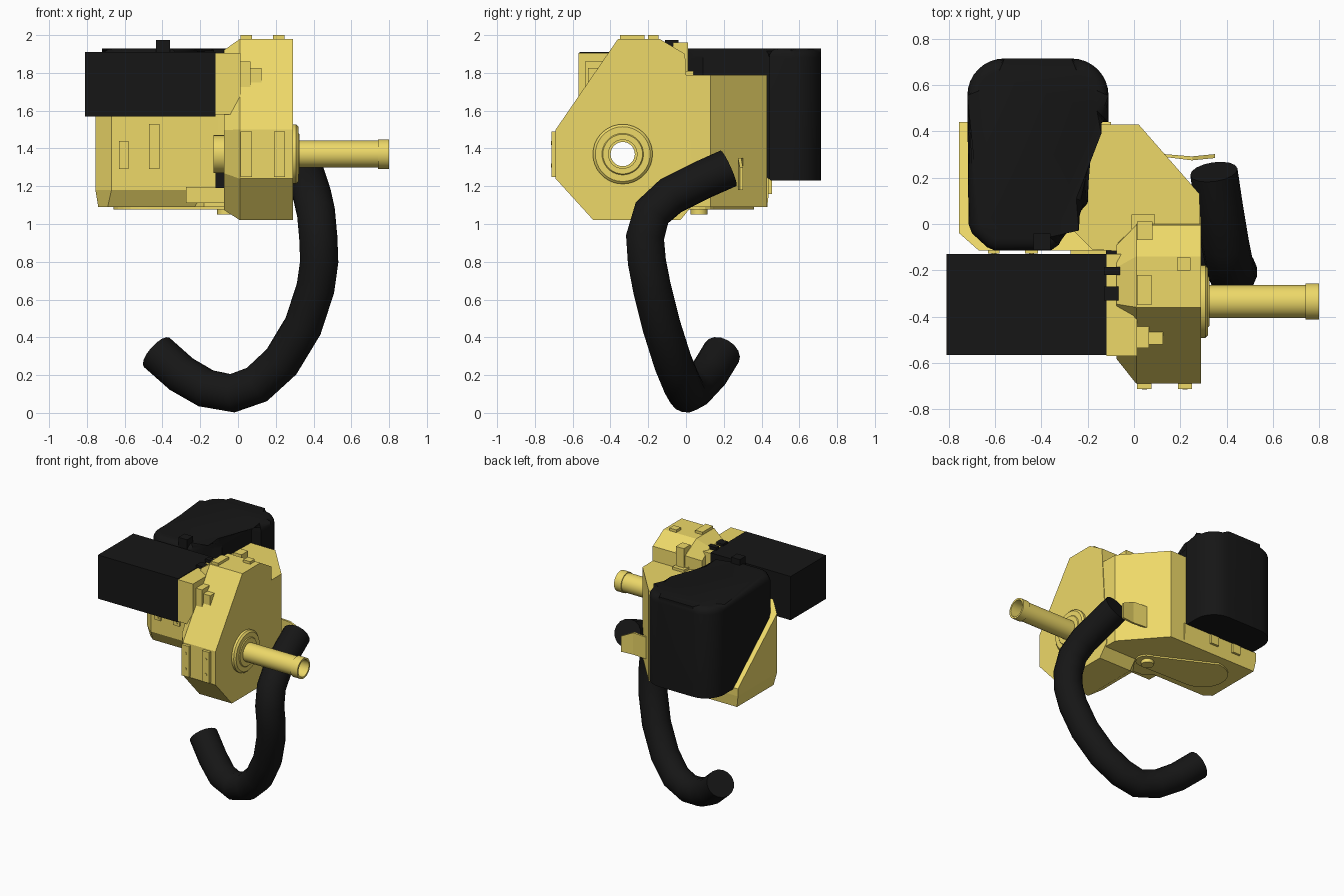
import bpy, bmesh, math
from mathutils import Vector

if "Cube" in bpy.data.objects:
    bpy.data.objects.remove(bpy.data.objects["Cube"])


def material(name, col):
    m = bpy.data.materials.new(name)
    m.diffuse_color = (*col, 1)
    m.use_nodes = True
    m.node_tree.nodes["Principled BSDF"].inputs["Base Color"].default_value = m.diffuse_color
    return m


YEL = material("yellow", (0.85, 0.69, 0.14))
BLK = material("black", (0.008, 0.008, 0.008))
AY, AZ = -0.335, 1.37          # axis of the hollow spindle


def finish(name, bm, mat, smooth=False):
    bmesh.ops.recalc_face_normals(bm, faces=bm.faces)
    me = bpy.data.meshes.new(name)
    bm.to_mesh(me)
    bm.free()
    ob = bpy.data.objects.new(name, me)
    bpy.context.collection.objects.link(ob)
    me.materials.append(mat)
    if smooth:
        bpy.ops.object.select_all(action='DESELECT')
        bpy.context.view_layer.objects.active = ob
        ob.select_set(True)
        bpy.ops.object.shade_smooth_by_angle(angle=math.radians(35))
    return ob


def loft(loops, closed=False):
    """Skin matching loops of points; cap the ends or join them in a ring."""
    bm = bmesh.new()
    rings = [[bm.verts.new(p) for p in lp] for lp in loops]
    n = len(rings[0])
    last = len(rings) if closed else len(rings) - 1
    for i in range(last):
        a, b = rings[i], rings[(i + 1) % len(rings)]
        for j in range(n):
            k = (j + 1) % n
            bm.faces.new((a[j], a[k], b[k], b[j]))
    if not closed:
        bm.faces.new(rings[0])
        bm.faces.new(rings[-1])
    return bm


def plan_prism(pts, z0, z1):
    return loft([[(x, y, z) for x, y in pts] for z in (z0, z1)])


def box(name, x0, x1, y0, y1, z0, z1, mat=YEL):
    return finish(name, plan_prism([(x0, y0), (x1, y0), (x1, y1), (x0, y1)], z0, z1), mat)


def circle(cx, cy, r, n=24, a0=0.0, a1=360.0):
    full = a1 - a0 == 360
    d = n if full else n - 1
    return [(cx + r * math.cos(math.radians(a0 + (a1 - a0) * i / d)),
             cy + r * math.sin(math.radians(a0 + (a1 - a0) * i / d))) for i in range(n)]


def lathe_x(name, prof, mat):
    return finish(name, loft([[(x, y, z) for y, z in circle(AY, AZ, r, 36)]
                              for x, r in prof], True), mat, True)


def cut(bm, point, normal):
    """Remove the side the normal points to and close the cut."""
    g = bm.verts[:] + bm.edges[:] + bm.faces[:]
    r = bmesh.ops.bisect_plane(bm, geom=g, plane_co=point, plane_no=normal, clear_outer=True)
    es = [e for e in r['geom_cut'] if isinstance(e, bmesh.types.BMEdge)]
    bmesh.ops.edgeloop_fill(bm, edges=es)


# gearbox: faceted case with tapered back, bored for the spindle
prof = [(-0.69, 1.24), (-0.69, 1.50), (-0.36, 1.98), (-0.14, 1.98), (-0.005, 1.90),
        (0.0, 1.79), (0.043, 1.11), (-0.03, 1.02), (-0.49, 1.02)]
small = [(-0.31 + (y + 0.31) * 0.72, 1.48 + (z - 1.48) * 0.88) for y, z in prof]
gear = finish("gearbox_case", loft([[(-0.075, y, z) for y, z in small],
                                    [(0.01, y, z) for y, z in prof],
                                    [(0.29, y, z) for y, z in prof]]), YEL)
bore = finish("bore_cutter", loft([[(x, y, z) for y, z in circle(AY, AZ, 0.08, 36)]
                                   for x in (-0.5, 0.6)]), YEL)
bore.hide_render = True
bore.hide_viewport = True
bo = gear.modifiers.new("bore", 'BOOLEAN')
bo.operation = 'DIFFERENCE'
bo.object = bore
bo.solver = 'EXACT'

# hollow spindle with flange and end collar
lathe_x("spindle", [(-0.13, 0.064), (-0.13, 0.10), (0.28, 0.10), (0.28, 0.158), (0.308, 0.158),
                    (0.32, 0.145), (0.32, 0.11), (0.326, 0.105), (0.326, 0.071), (0.74, 0.071),
                    (0.74, 0.078), (0.80, 0.078), (0.80, 0.064)], YEL)

# battery pack and its mounting block
box("battery_pack", -0.81, -0.118, -0.565, -0.13, 1.57, 1.91, BLK)
block = [(-0.57, 1.58), (-0.57, 1.905), (-0.13, 1.905), (-0.13, 1.58)]
finish("battery_mount", loft([[(x, y, z) for y, z in block] for x in (-0.118, 0.012)]), YEL)
box("latch_narrow", -0.13, -0.015, -0.22, -0.185, 1.88, 1.93, BLK)
box("latch_wide", -0.13, -0.035, -0.33, -0.27, 1.88, 1.925, BLK)

# motor housing: right block with angled corner
wedge = [(-0.27, 0.43), (0.02, 0.43), (0.283, 0.13), (0.287, -0.05),
         (-0.03, -0.12), (-0.18, -0.11), (-0.27, -0.02)]
finish("motor_housing", plan_prism(wedge, 1.09, 1.79), YEL)

# left tray, cut along the sloping seam under the tank
seam, nrm = Vector((0, 0.45, 1.23)), Vector((0, 0.46, 0.55)).normalized()
tray = [(-0.755, 0.44), (-0.755, -0.04), (-0.67, -0.115), (-0.10, -0.115), (-0.10, 0.44)]
low = [(-0.74, 0.43), (-0.74, -0.02), (-0.69, -0.06), (-0.10, -0.06), (-0.10, 0.43)]
bm = loft([[(x, y, 1.09) for x, y in low], [(x, y, 1.18) for x, y in tray],
           [(x, y, 1.80) for x, y in tray]])
cut(bm, seam, nrm)
finish("left_tray", bm, YEL)

# tank: rounded plan, rounded top, bottom follows the same seam
plan = (circle(-0.27, 0.555, 0.16, 9, 0, 90) + circle(-0.56, 0.555, 0.16, 9, 90, 180)
        + [(-0.715, 0.0), (-0.70, -0.04), (-0.635, -0.10), (-0.60, -0.115), (-0.36, -0.115),
           (-0.325, -0.09), (-0.28, 0.0), (-0.20, 0.09), (-0.19, 0.44), (-0.11, 0.44)])
bm = plan_prism(plan, 1.23, 1.93)
top = [e for e in bm.edges if all(v.co.z > 1.92 for v in e.verts)]
bmesh.ops.bevel(bm, geom=top, offset=0.05, segments=4, profile=0.5, affect='EDGES')
cut(bm, seam, -nrm)
finish("tank", bm, BLK, True)
box("tank_cap", -0.435, -0.36, -0.112, -0.04, 1.86, 1.975, BLK)

# screw strips: front of gearbox, top of gearbox, front of housing
strips = [(0.012, 0.075, -0.712, -0.68, 1.25, 1.49), (0.19, 0.25, -0.712, -0.68, 1.25, 1.49),
          (0.012, 0.075, -0.35, -0.22, 1.97, 2.0), (0.185, 0.245, -0.20, -0.145, 1.97, 2.0),
          (-0.63, -0.58, -0.128, -0.10, 1.29, 1.44), (-0.47, -0.415, -0.128, -0.10, 1.29, 1.53)]
for i, s in enumerate(strips):
    box(f"screw_strip_{i}", *s)
for x in (0.045, 0.22, -0.605, -0.443):
    y = -0.712 if x > 0 else -0.128
    for z in (1.31, 1.43 if x != -0.605 else 1.41):
        finish("screw", loft([[(cx, yy, cz) for cx, cz in circle(x, z, 0.011, 10)]
                              for yy in (y - 0.004, y + 0.01)]), YEL)

# gear selector on the sloped face, rear clamp, underside details
box("selector_base", 0.0, 0.065, -0.535, -0.43, 1.72, 1.86)
box("selector_knob", 0.065, 0.125, -0.52, -0.44, 1.75, 1.825)
box("rear_clamp", 0.012, 0.08, -0.07, 0.01, 1.73, 1.96)
box("rear_clamp_foot", -0.01, 0.09, -0.03, 0.04, 1.74, 1.81)
box("side_ledge", -0.275, -0.02, -0.16, -0.05, 1.11, 1.195)
box("bearing_stop", -0.12, -0.07, -0.17, -0.10, 1.19, 1.27, BLK)
finish("drain_plug", plan_prism(circle(-0.065, 0.07, 0.045, 16), 1.05, 1.10), YEL, True)
capsule = circle(-0.06, 0.07, 0.08, 9, -90, 90) + circle(-0.48, 0.18, 0.18, 13, 90, 270)
finish("bottom_cover", plan_prism(capsule, 1.078, 1.10), YEL)
for i, x in enumerate((-0.60, -0.40)):
    box(f"tank_clip_{i}", x, x + 0.07, 0.42, 0.455, 1.16, 1.24)

# trigger lever near the grip end
lever = [(0.13, 0.29), (0.25, 0.275), (0.35, 0.285), (0.35, 0.302), (0.25, 0.292), (0.13, 0.302)]
bm = plan_prism(lever, 1.18, 1.35)
cut(bm, Vector((0.35, 0, 1.30)), Vector((0.5, 0, 1)))
finish("lever", bm, YEL)

# curved grip: one bent tube
path = [(0.345, 0.225, 1.295), (0.365, 0.09, 1.235), (0.393, -0.08, 1.15), (0.413, -0.18, 1.06),
        (0.425, -0.217, 0.93), (0.43, -0.207, 0.80), (0.41, -0.18, 0.66), (0.345, -0.13, 0.46),
        (0.23, -0.07, 0.27), (0.10, -0.02, 0.15), (-0.03, 0.005, 0.104), (-0.17, 0.05, 0.13),
        (-0.30, 0.12, 0.205), (-0.43, 0.19, 0.32)]
cu = bpy.data.curves.new("grip_path", 'CURVE')
cu.dimensions = '3D'
cu.bevel_depth = 0.103
cu.bevel_resolution = 6
cu.use_fill_caps = True
sp = cu.splines.new('POLY')
sp.points.add(len(path) - 1)
for p, co in zip(sp.points, path):
    p.co = (*co, 1)
tmp = bpy.data.objects.new("grip_path", cu)
bpy.context.collection.objects.link(tmp)
bpy.context.view_layer.update()
bm = bmesh.new()
bm.from_mesh(tmp.evaluated_get(bpy.context.evaluated_depsgraph_get()).to_mesh())
bmesh.ops.remove_doubles(bm, verts=bm.verts, dist=0.0005)
bpy.data.objects.remove(tmp)
finish("curved_grip", bm, BLK, True)
